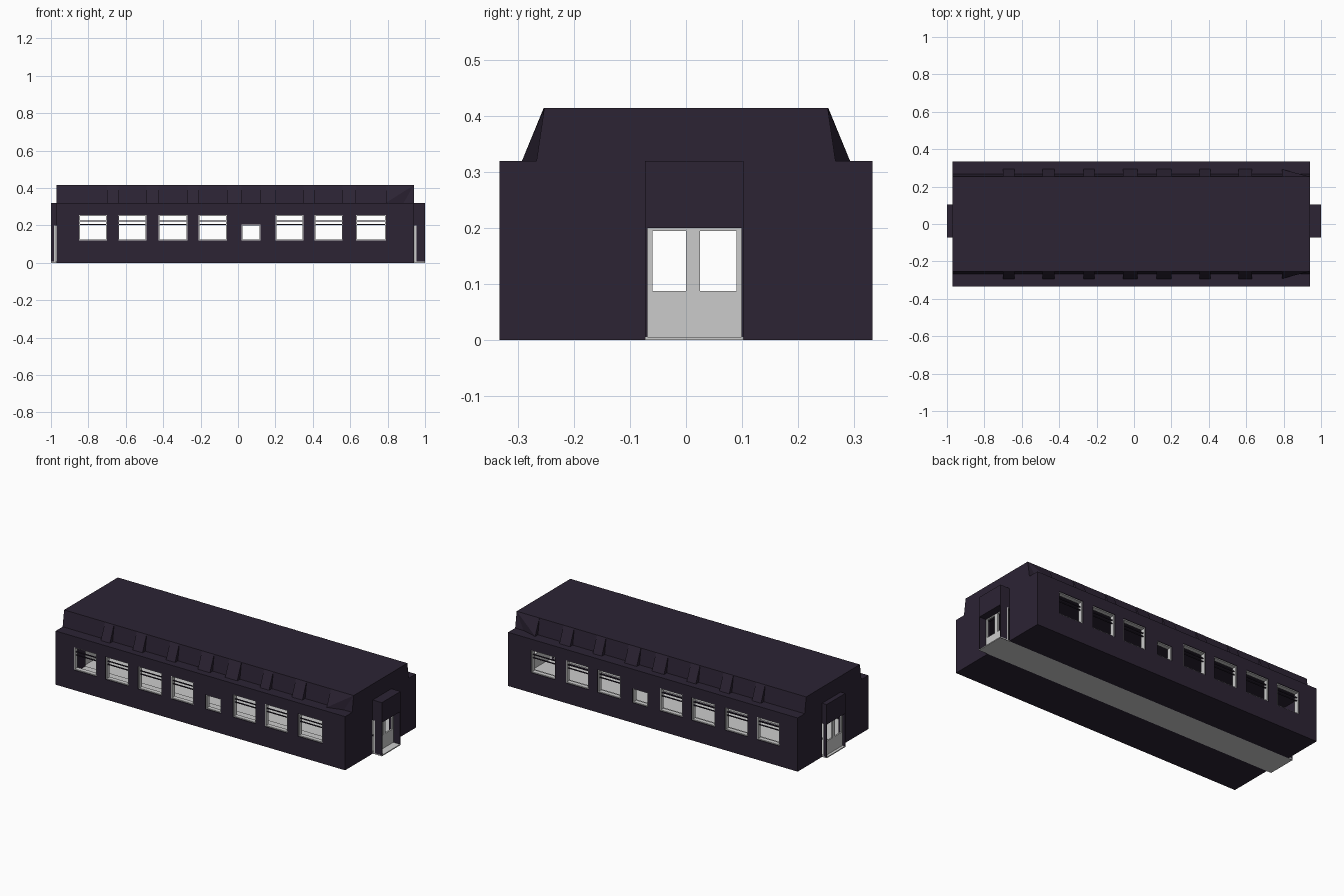
import bpy, bmesh

if "Cube" in bpy.data.objects:
    bpy.data.objects.remove(bpy.data.objects["Cube"])

dark = bpy.data.materials.new("dark_paint")
dark.diffuse_color = (0.025, 0.017, 0.034, 1)
dark.use_nodes = True
dark.node_tree.nodes["Principled BSDF"].inputs["Base Color"].default_value = dark.diffuse_color


def finish(name, bm, mat=None):
    bmesh.ops.recalc_face_normals(bm, faces=bm.faces)
    me = bpy.data.meshes.new(name)
    bm.to_mesh(me)
    bm.free()
    ob = bpy.data.objects.new(name, me)
    bpy.context.collection.objects.link(ob)
    if mat:
        me.materials.append(mat)
    return ob


def add_box(bm, x0, x1, y0, y1, z0, z1):
    v = bmesh.ops.create_cube(bm, size=1)["verts"]
    for p in v:
        p.co = ((x0 + x1) / 2 + p.co.x * (x1 - x0),
                (y0 + y1) / 2 + p.co.y * (y1 - y0),
                (z0 + z1) / 2 + p.co.z * (z1 - z0))


def boxes(name, items, mat=None):
    bm = bmesh.new()
    for b in items:
        add_box(bm, *b)
    return finish(name, bm, mat)


def prism(bm, profile, x0, x1):
    # (y, z) profile stretched along x
    a = [bm.verts.new((x0, y, z)) for y, z in profile]
    b = [bm.verts.new((x1, y, z)) for y, z in profile]
    n = len(profile)
    bm.faces.new(a)
    bm.faces.new(b[::-1])
    for i in range(n):
        bm.faces.new((a[i], a[(i + 1) % n], b[(i + 1) % n], b[i]))


XL, XR, YW, T = -0.97, 0.94, 0.333, 0.015
ZW, ZT = 0.32, 0.415
SILL, HEAD, SMALL_HEAD = 0.12, 0.255, 0.205
D0, D1, DZ = -0.073, 0.103, 0.2
windows = [(-0.85, -0.70), (-0.64, -0.49), (-0.425, -0.27), (-0.21, -0.06),
           (0.02, 0.12), (0.20, 0.35), (0.41, 0.56), (0.63, 0.79)]

for side, s in (("front", -1), ("back", 1)):
    ya, yb = sorted((s * YW, s * (YW - T)))
    # side wall: sill band, header band and the piers between windows
    parts = [(XL, XR, ya, yb, 0, SILL), (XL, XR, ya, yb, HEAD, ZW)]
    edges = [XL] + [e for w in windows for e in w] + [XR]
    parts += [(edges[i], edges[i + 1], ya, yb, SILL, HEAD)
              for i in range(0, len(edges), 2)]
    parts.append((0.02, 0.12, ya, yb, SMALL_HEAD, HEAD))
    boxes(side + "_wall", parts, dark)

    # grey window linings just inside the wall, with a pair of thin rails
    fa, fb = sorted((s * (YW - 0.004), s * (YW - 0.03)))
    ra, rb = sorted((s * (YW - 0.012), s * (YW - 0.018)))
    lining, rails = [], []
    for x0, x1 in windows:
        top = SMALL_HEAD if x1 - x0 < 0.12 else HEAD
        t = 0.005
        lining += [(x0, x0 + t, fa, fb, SILL, top), (x1 - t, x1, fa, fb, SILL, top),
                   (x0, x1, fa, fb, SILL, SILL + t), (x0, x1, fa, fb, top - t, top)]
        if top == HEAD:
            rails += [(x0, x1, ra, rb, z, z + 0.005) for z in (0.203, 0.222)]
    boxes(side + "_window_linings", lining)
    boxes(side + "_window_rails", rails, dark)

    # raised roof side with sloped ribs between the windows
    bm = bmesh.new()
    prism(bm, [(s * 0.25, ZW), (s * 0.267, ZW), (s * 0.253, ZT), (s * 0.25, ZT)], XL, XR)
    gaps = [(windows[i][1], windows[i + 1][0]) for i in range(7)]
    for x0, x1 in gaps:
        prism(bm, [(s * 0.252, ZW), (s * 0.293, ZW), (s * 0.254, ZT)], x0, x1)
    # tapering end rib
    c = [bm.verts.new(p) for p in ((0.79, s * 0.252, ZW), (0.79, s * 0.293, ZW),
                                   (0.79, s * 0.253, ZT), (XR, s * 0.252, ZW),
                                   (XR, s * 0.253, ZT))]
    for f in ((0, 1, 2), (0, 1, 3), (1, 2, 4), (1, 4, 3), (0, 3, 4, 2)):
        bm.faces.new([c[i] for i in f])
    finish(side + "_roof_ribs", bm, dark)

# roof and underside
boxes("roof_deck", [(XL, XR, -YW, YW, 0.308, ZW)], dark)
boxes("raised_roof", [(XL, XR, -0.253, 0.253, ZW, ZT)], dark)
boxes("underside", [(XL, XR, -YW, D0, 0, 0.01), (XL, XR, D1, YW, 0, 0.01)], dark)
boxes("aisle_floor", [(-1, 1, D0, D1, 0, 0.006)])
boxes("cabin_floor", [(XL + T, XR - T, -YW + T, D0, 0.01, 0.015),
                      (XL + T, XR - T, D1, YW - T, 0.01, 0.015)])

# end walls, doors and gangways
for name, wall, door, hood in (("right", (XR - T, XR), (0.945, 0.955), (XR, 1.0)),
                               ("left", (XL, XL + T), (-0.984, -0.975), (-1.0, XL))):
    boxes(name + "_end_wall", [(*wall, -YW, D0, 0, ZW), (*wall, D1, YW, 0, ZW),
                               (*wall, D0, D1, DZ, ZW)], dark)
    boxes(name + "_door", [(*door, D0, D1, 0, 0.088), (*door, D0, D1, 0.195, DZ),
                           (*door, D0, -0.06, 0.088, 0.195),
                           (*door, 0, 0.025, 0.088, 0.195),
                           (*door, 0.09, D1, 0.088, 0.195)])
    jamb = (0.955, 1.0) if name == "right" else (-1.0, -0.984)
    boxes(name + "_gangway", [(*hood, D0, D1, DZ, ZW),
                              (*jamb, D0, D0 + 0.004, 0, DZ),
                              (*jamb, D1 - 0.004, D1, 0, DZ)], dark)
